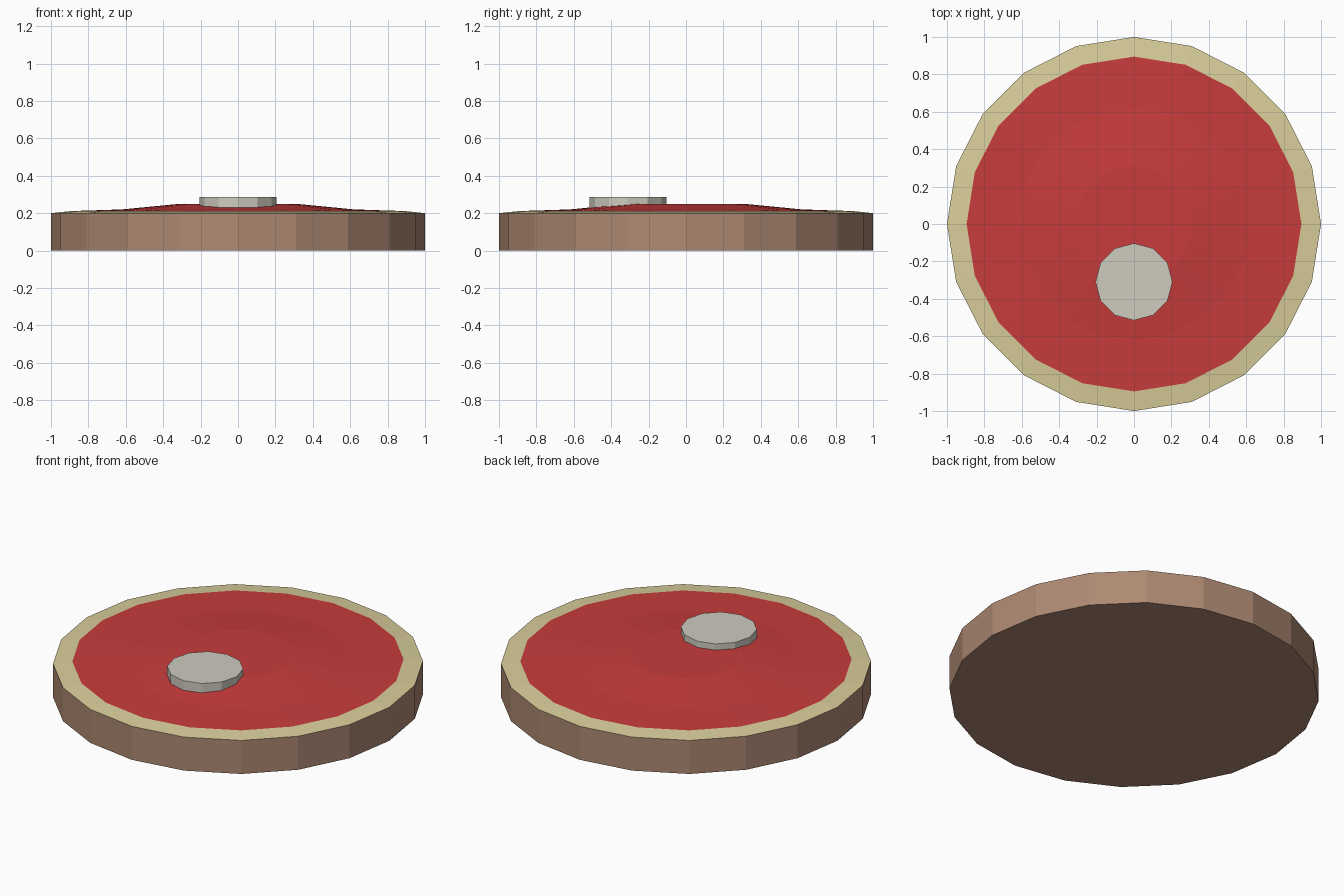
import bpy, bmesh
from math import cos, sin, tau

if "Cube" in bpy.data.objects:
    bpy.data.objects.remove(bpy.data.objects["Cube"])


def material(name, rgb):
    mat = bpy.data.materials.new(name)
    mat.diffuse_color = (*rgb, 1)
    mat.use_nodes = True
    mat.node_tree.nodes["Principled BSDF"].inputs["Base Color"].default_value = mat.diffuse_color
    return mat


def turned(name, profile, sides, mat, center=(0, 0), cap_start=False, cap_end=False):
    """Faceted turned shape; profile is (radius, z) running from bottom/outside to top/inside."""
    bm = bmesh.new()
    rings = [[bm.verts.new((r * cos(tau * i / sides), r * sin(tau * i / sides), z))
              for i in range(sides)] for r, z in profile]
    for a, b in zip(rings, rings[1:]):
        for i in range(sides):
            j = (i + 1) % sides
            bm.faces.new((a[i], a[j], b[j], b[i]))
    if cap_start:
        bm.faces.new(rings[0][::-1])
    if cap_end:
        bm.faces.new(rings[-1])
    mesh = bpy.data.meshes.new(name)
    bm.to_mesh(mesh)
    bm.free()
    mesh.materials.append(mat)
    obj = bpy.data.objects.new(name, mesh)
    obj.location = (*center, 0)
    bpy.context.collection.objects.link(obj)
    return obj


brown = material("brown", (0.42, 0.25, 0.17))
cream = material("cream", (0.70, 0.62, 0.33))
red = material("red", (0.58, 0.045, 0.045))
grey = material("warm_grey", (0.62, 0.60, 0.52))

# Round base: side wall and underside
turned("base", [(1, 0), (1, 0.2)], 20, brown, cap_start=True)
# Pale sloping rim
turned("rim", [(1, 0.2), (0.895, 0.211)], 20, cream)
# Gently domed red top with a flat middle
turned("domed_top", [(0.895, 0.211), (0.62, 0.22), (0.31, 0.25)], 20, red, cap_end=True)
# Small off-centre disc set into the dome
turned("small_disc", [(0.206, 0.22), (0.206, 0.287)], 12, grey, (0, -0.309),
       cap_start=True, cap_end=True)
